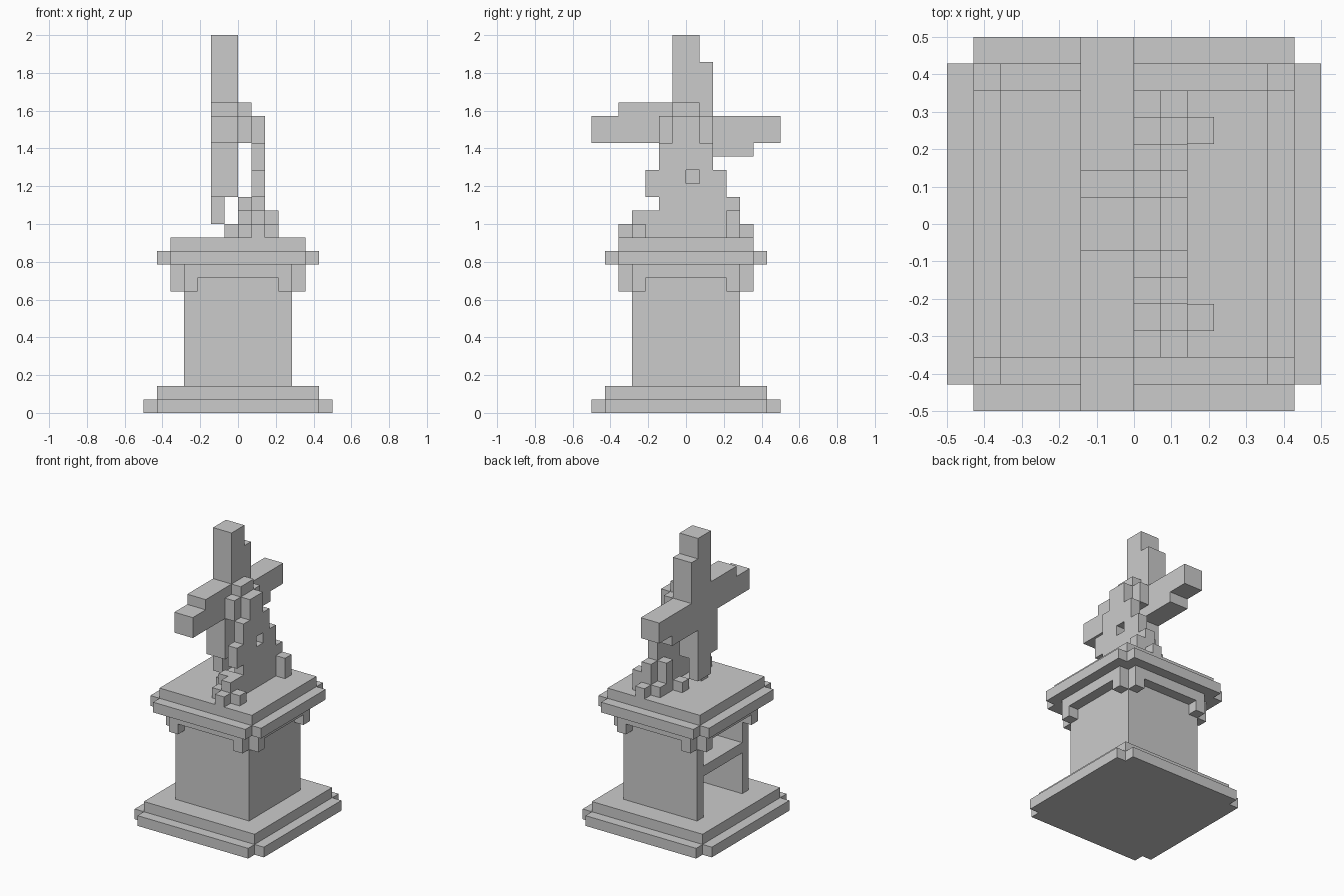
import bpy, bmesh, math

if "Cube" in bpy.data.objects:
    bpy.data.objects.remove(bpy.data.objects["Cube"])

U = 1 / 14  # size of one block


def blocks(name, add, cut=()):
    """Merge boxes (x0,x1,y0,y1,z0,z1 in block units) into one clean blocky shell."""
    def cells(boxes):
        return {(x, y, z) for a, b, c, d, e, f in boxes
                for x in range(a, b) for y in range(c, d) for z in range(e, f)}
    solid = cells(add) - cells(cut)
    bm = bmesh.new()
    verts = {}
    for c in solid:
        for axis in range(3):
            for side in (0, 1):
                n = list(c)
                n[axis] += 2 * side - 1
                if tuple(n) in solid:
                    continue
                quad = []
                for i, j in ((0, 0), (1, 0), (1, 1), (0, 1)):
                    p = list(c)
                    p[axis] += side
                    p[(axis + 1) % 3] += i
                    p[(axis + 2) % 3] += j
                    p = tuple(p)
                    if p not in verts:
                        verts[p] = bm.verts.new([v * U for v in p])
                    quad.append(verts[p])
                bm.faces.new(quad if side else quad[::-1])
    bmesh.ops.dissolve_limit(bm, angle_limit=math.radians(1),
                             verts=bm.verts[:], edges=bm.edges[:])
    mesh = bpy.data.meshes.new(name)
    bm.to_mesh(mesh)
    bm.free()
    obj = bpy.data.objects.new(name, mesh)
    bpy.context.collection.objects.link(obj)
    return obj


def square(r, z0, z1):
    return (-r, r, -r, r, z0, z1)


def notched(r, z0, z1):
    """Square slab with one-block notched corners."""
    s = r - 1
    return [(-r, r, -s, s, z0, z1), (-s, s, -r, r, z0, z1)]


# Stepped base
blocks("base", notched(7, 0, 1) + [square(6, 1, 2)])

# Hollow pedestal, open on the left, with a shelf
blocks("pedestal", [square(4, 2, 11)],
       [(-4, 3, -3, 3, 2, 6), (-4, 3, -3, 3, 7, 11)])

# Moulding under the cap with a bracket at each side of every corner
brackets = []
for sx in (-1, 1):
    for sy in (-1, 1):
        far = lambda s: (4, 5) if s > 0 else (-5, -4)
        near = lambda s: (3, 4) if s > 0 else (-4, -3)
        brackets += [(*far(sx), *near(sy), 9, 10), (*near(sx), *far(sy), 9, 10)]
blocks("moulding", notched(5, 10, 11) + brackets, [square(4, 9, 11)])

# Cap
blocks("cap", notched(6, 11, 12) + [square(5, 12, 13)])

# Four-armed cross standing behind the figure
blocks("cross", [
    (-2, 0, -1, 1, 16, 28), (-2, 0, 1, 2, 22, 26), (-2, 0, -2, -1, 16, 20),
    (-2, 0, -7, 7, 20, 22), (-2, 0, -5, -1, 22, 23), (-2, 0, 1, 5, 19, 20),
    (-2, -1, -1, 1, 14, 16)])

# Stepped front body with a small window, one block thick
profile = [(-5, 5, 13, 14), (-4, 4, 14, 15), (-2, 4, 15, 16),
           (-3, 3, 16, 18), (-2, 2, 18, 20), (-1, 1, 20, 22)]
blocks("body", [(1, 2, *p) for p in profile], [(1, 2, 0, 1, 17, 18)])

# Hub joining the body to the cross
blocks("hub", [(0, 1, -1, 1, 20, 23), (0, 1, -2, 2, 20, 22)])

# Small foot blocks around the body
blocks("feet", [
    (2, 3, 3, 4, 13, 15), (2, 3, -4, -3, 13, 14),
    (0, 1, 3, 4, 13, 14), (0, 1, -4, -3, 13, 14),
    (0, 1, 2, 3, 13, 16), (0, 1, -3, -2, 13, 15),
    (-1, 0, 1, 2, 13, 14), (-1, 0, -2, -1, 13, 14)])
